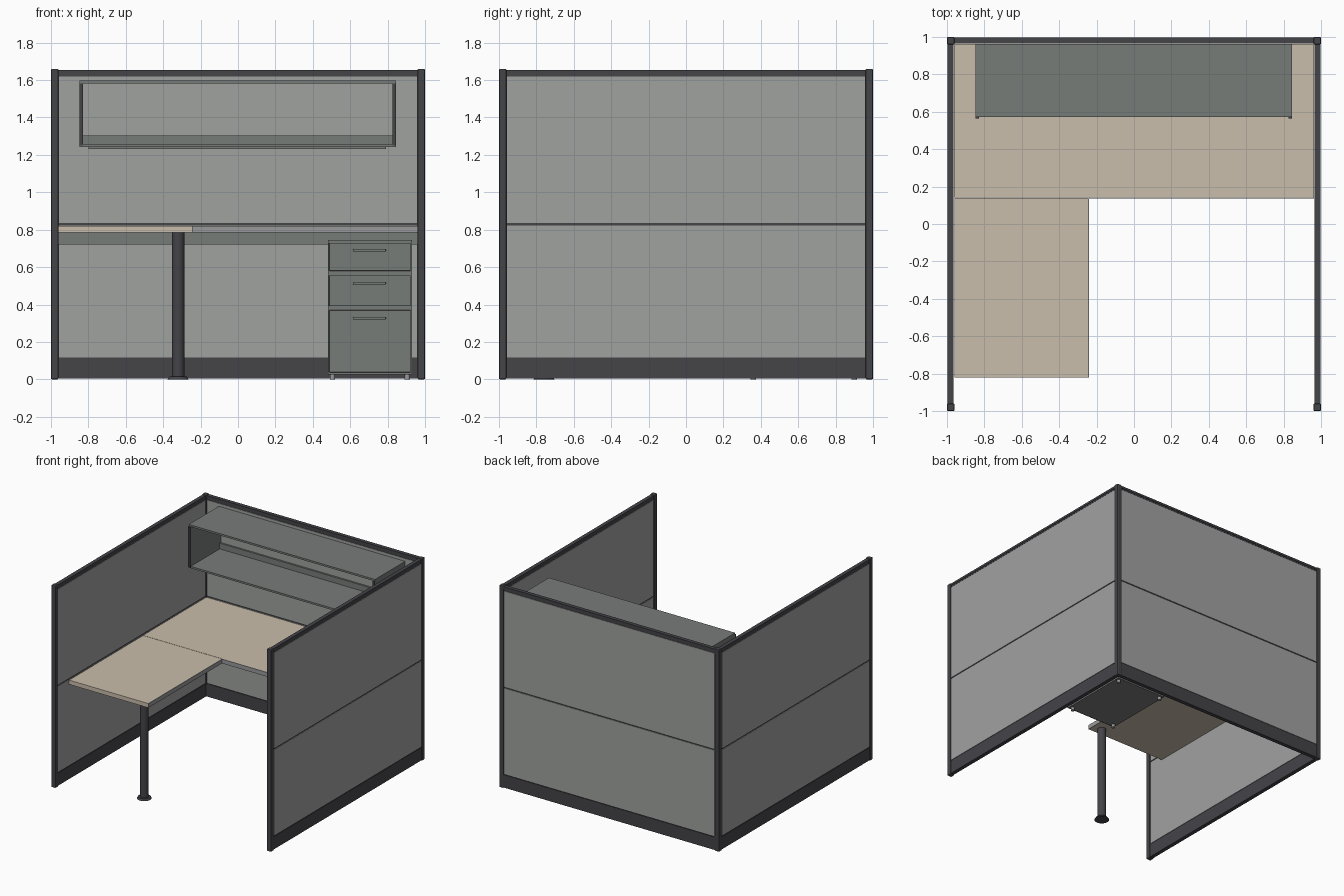
import bpy
import bmesh
from mathutils import Vector

cube = bpy.data.objects.get("Cube")
if cube:
    bpy.data.objects.remove(cube, do_unlink=True)


def material(name, rgb):
    mat = bpy.data.materials.new(name)
    mat.use_nodes = True
    colour = (*rgb, 1.0)
    mat.diffuse_color = colour
    bsdf = next(n for n in mat.node_tree.nodes if n.type == "BSDF_PRINCIPLED")
    bsdf.inputs["Base Color"].default_value = colour
    return mat


FABRIC = material("light grey fabric", (0.35, 0.36, 0.35))
METAL = material("dark grey metal", (0.185, 0.2, 0.19))
CHARCOAL = material("charcoal trim", (0.058, 0.056, 0.064))
BEIGE = material("beige laminate", (0.59, 0.51, 0.41))
EDGE = material("grey edge band", (0.32, 0.32, 0.33))


def finish(name, bm, mat):
    mesh = bpy.data.meshes.new(name)
    bm.to_mesh(mesh)
    bm.free()
    mesh.materials.append(mat)
    obj = bpy.data.objects.new(name, mesh)
    bpy.context.collection.objects.link(obj)
    return obj


def box(name, x, y, z, mat, bevel=0):
    """Box from (low, high) ranges on each axis."""
    bm = bmesh.new()
    bmesh.ops.create_cube(bm, size=1)
    for v in bm.verts:
        v.co = Vector(r[0] if c < 0 else r[1] for c, r in zip(v.co, (x, y, z)))
    obj = finish(name, bm, mat)
    if bevel:
        mod = obj.modifiers.new("bevel", "BEVEL")
        mod.width = bevel
        mod.segments = 2
    return obj


def cylinder(name, x, y, z, radius, mat, top_radius=None, sides=32):
    bm = bmesh.new()
    bmesh.ops.create_cone(bm, cap_ends=True, segments=sides, radius1=radius,
                          radius2=top_radius or radius, depth=z[1] - z[0])
    bmesh.ops.translate(bm, verts=bm.verts, vec=(x, y, (z[0] + z[1]) / 2))
    for f in bm.faces:
        f.smooth = len(f.verts) == 4
    return finish(name, bm, mat)


# Partition walls: base, core frame, two fabric tiles and a stepped top rail
LAYERS = (("base", 0.005, 0.11, 0.016, 0, CHARCOAL),
          ("frame", 0.11, 1.63, 0.012, 0, CHARCOAL),
          ("lower_panel", 0.118, 0.823, 0.016, 0.004, FABRIC),
          ("upper_panel", 0.835, 1.62, 0.016, 0.004, FABRIC),
          ("rail_neck", 1.626, 1.638, 0.013, 0, CHARCOAL),
          ("top_rail", 1.638, 1.655, 0.016, 0, CHARCOAL))


def wall(name, centre, along_x):
    for part, low, high, half, inset, mat in LAYERS:
        length = (-0.962 + inset, 0.962 - inset)
        depth = (centre - half, centre + half)
        x, y = (length, depth) if along_x else (depth, length)
        box(f"{name}_{part}", x, y, (low, high), mat)


wall("back_wall", 0.98, True)
wall("left_wall", 0.98, False)
wall("right_wall", -0.98, False)

# Corner and end posts
for side, sx in (("left", 1), ("right", -1)):
    for end, sy in (("back", 1), ("front", -1)):
        cx, cy = sx * 0.98, sy * 0.98
        box(f"{side}_{end}_post", (cx - 0.02, cx + 0.02), (cy - 0.02, cy + 0.02),
            (0, 1.66), CHARCOAL, 0.006)

# Worktops with grey edge bands on the seated side
TOP = (0.785, 0.82)
box("main_worktop", (-0.962, 0.962), (0.142, 0.963), TOP, BEIGE)
box("main_edge_band", (-0.24, 0.962), (0.136, 0.142), TOP, EDGE)
box("wing_worktop", (-0.96, -0.246), (-0.82, 0.139), TOP, BEIGE)
box("wing_edge_band", (-0.246, -0.24), (-0.82, 0.136), TOP, EDGE)
box("rear_support_beam", (-0.96, 0.96), (0.935, 0.963), (0.72, 0.785), METAL)

# Support leg with foot plate
LEG = (-0.32, -0.76)
cylinder("leg", *LEG, (0.012, 0.785), 0.033, CHARCOAL)
cylinder("leg_foot", *LEG, (0, 0.014), 0.056, CHARCOAL, top_radius=0.046)

# Drawer pedestal
box("pedestal_body", (0.48, 0.93), (0.335, 0.925), (0.025, 0.745), METAL)
for i, (low, high, grip) in enumerate(((0.58, 0.73, 0.69), (0.392, 0.555, 0.514),
                                       (0.037, 0.37, 0.326))):
    box(f"drawer_front_{i + 1}", (0.487, 0.923), (0.315, 0.335), (low, high), METAL, 0.003)
    box(f"drawer_handle_{i + 1}", (0.615, 0.79), (0.302, 0.315),
        (grip - 0.007, grip + 0.007), METAL, 0.003)
for fx in (0.505, 0.905):
    for fy in (0.36, 0.9):
        cylinder("pedestal_foot", fx, fy, (0, 0.025), 0.014, EDGE, sides=16)

# Overhead open shelf
SHELF_X, SHELF_Y = (-0.848, 0.845), (0.572, 0.963)
box("shelf_top", SHELF_X, SHELF_Y, (1.583, 1.598), METAL)
box("shelf_floor", SHELF_X, SHELF_Y, (1.243, 1.258), METAL)
box("shelf_back_lip", (-0.83, 0.827), (0.948, 0.963), (1.258, 1.305), METAL)
for side, x in (("right", (-0.848, -0.83)), ("left", (0.827, 0.845))):
    box(f"shelf_{side}_end", x, SHELF_Y, (1.258, 1.583), METAL)
    box(f"shelf_{side}_end_cap", x, (0.564, 0.572), (1.25, 1.583), CHARCOAL)
box("shelf_task_light", (-0.8, 0.79), (0.75, 0.85), (1.232, 1.243), METAL)
